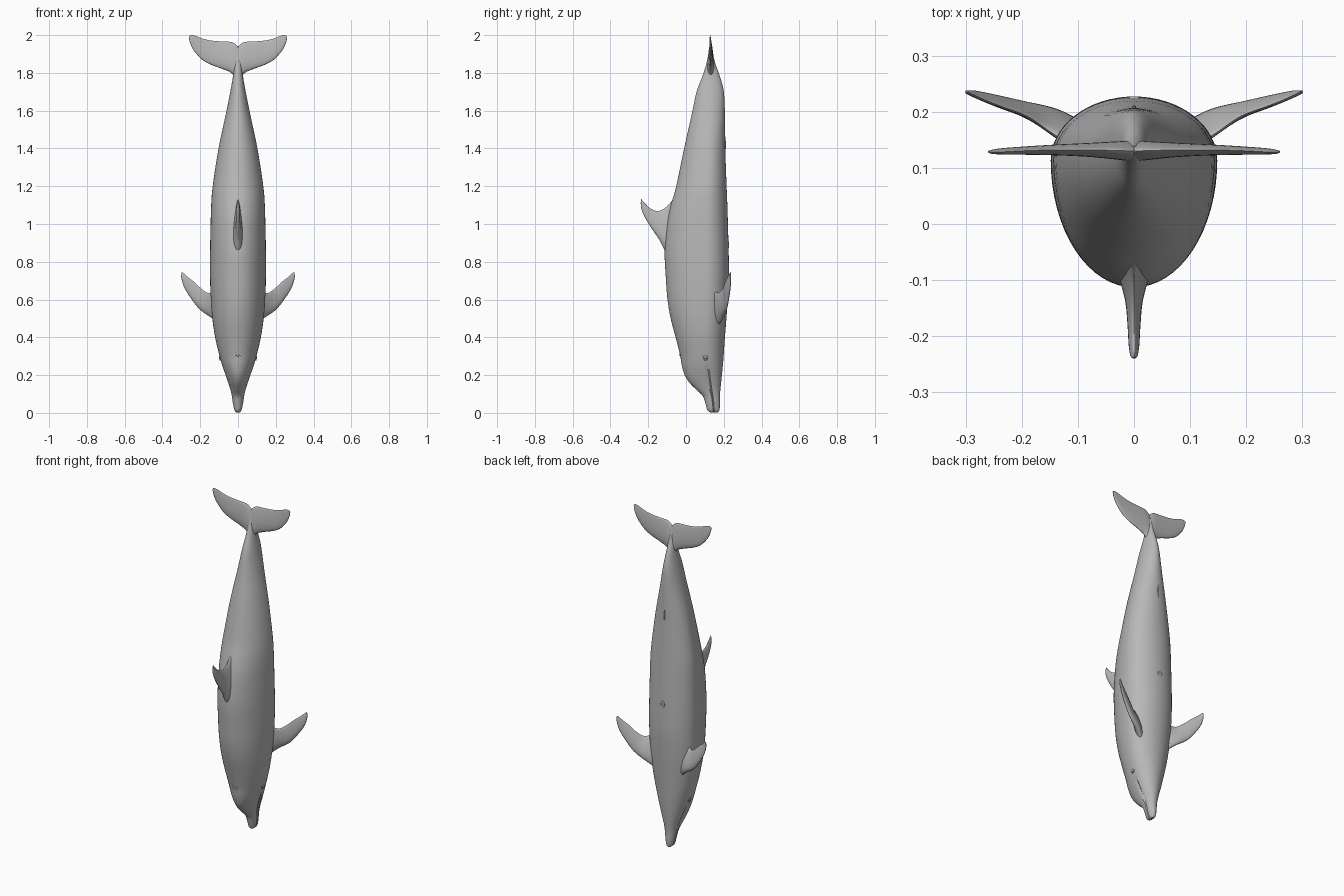
import bpy, bmesh, math
from mathutils import Vector

skin = bpy.data.materials.new("dolphin_grey")
skin.diffuse_color = (0.48, 0.48, 0.48, 1)


def spline(rows, steps):
    """Catmull-Rom interpolation through rows of numbers."""
    out = []
    for i in range(len(rows) - 1):
        quad = [rows[max(i - 1, 0)], rows[i], rows[i + 1], rows[min(i + 2, len(rows) - 1)]]
        for s in range(steps):
            t = s / steps
            out.append([0.5 * (2 * b + (c - a) * t + (2 * a - 5 * b + 4 * c - d) * t * t
                               + (3 * b - a - 3 * c + d) * t ** 3)
                        for a, b, c, d in zip(*quad)])
    out.append(list(rows[-1]))
    return out


def loft(name, rings, angle=50):
    """Skin closed rings of points and cap both ends."""
    bm = bmesh.new()
    vr = [[bm.verts.new(p) for p in ring] for ring in rings]
    n = len(vr[0])
    for a, b in zip(vr, vr[1:]):
        for i in range(n):
            j = (i + 1) % n
            bm.faces.new((a[i], a[j], b[j], b[i]))
    for end in (vr[0], vr[-1]):
        c = bm.verts.new(sum((v.co for v in end), Vector()) / n)
        for i in range(n):
            bm.faces.new((end[i], end[(i + 1) % n], c))
    bmesh.ops.recalc_face_normals(bm, faces=bm.faces)
    me = bpy.data.meshes.new(name)
    bm.to_mesh(me)
    bm.free()
    ob = bpy.data.objects.new(name, me)
    bpy.context.collection.objects.link(ob)
    finish(ob, angle)
    return ob


def finish(ob, angle=50):
    if not ob.data.materials:
        ob.data.materials.append(skin)
    bpy.ops.object.select_all(action='DESELECT')
    ob.select_set(True)
    bpy.context.view_layer.objects.active = ob
    bpy.ops.object.shade_smooth_by_angle(angle=math.radians(angle))


def fin(name, rows, normal, side=1):
    """Streamlined blade; row = leading point, trailing point, half thickness."""
    rings = []
    normal = Vector(normal).normalized()
    for r in spline(rows, 5):
        lead, trail = Vector(r[0:3]), Vector(r[3:6])
        ring = []
        for k in range(24):
            a = 2 * math.pi * k / 24
            t = (1 - math.cos(a)) / 2
            p = lead.lerp(trail, t) + normal * r[6] * math.sin(a) * (1.25 - 0.7 * t)
            ring.append((p.x * side, p.y, p.z))
        rings.append(ring)
    return loft(name, rings, 70)


def ellipsoid(name, loc, scale):
    bpy.ops.mesh.primitive_uv_sphere_add(segments=20, ring_count=12, radius=1, location=loc)
    ob = bpy.context.object
    ob.name = name
    ob.scale = scale
    finish(ob)
    return ob


def torus(name, loc, rot, scale, minor):
    bpy.ops.mesh.primitive_torus_add(major_radius=1, minor_radius=minor, major_segments=24,
                                     minor_segments=8, location=loc, rotation=rot)
    ob = bpy.context.object
    ob.name = name
    ob.scale = scale
    finish(ob)


# Body: z, back y, widest-line y (follows the mouth on the head), belly y, half width
stations = [
    (0.002, 0.128, 0.148, 0.168, 0.008), (0.015, 0.113, 0.147, 0.177, 0.019),
    (0.05, 0.103, 0.144, 0.180, 0.027), (0.09, 0.088, 0.139, 0.180, 0.033),
    (0.125, 0.052, 0.132, 0.182, 0.041), (0.16, 0.018, 0.126, 0.186, 0.052),
    (0.20, -0.007, 0.120, 0.190, 0.066), (0.25, -0.022, 0.112, 0.195, 0.083),
    (0.31, -0.032, 0.108, 0.200, 0.100), (0.40, -0.055, 0.108, 0.206, 0.121),
    (0.50, -0.081, 0.110, 0.214, 0.136), (0.60, -0.098, 0.112, 0.221, 0.144),
    (0.72, -0.107, 0.113, 0.227, 0.148), (0.85, -0.113, 0.113, 0.226, 0.148),
    (1.00, -0.101, 0.113, 0.222, 0.145), (1.10, -0.080, 0.114, 0.219, 0.142),
    (1.20, -0.052, 0.116, 0.215, 0.134), (1.40, -0.010, 0.122, 0.208, 0.103),
    (1.58, 0.030, 0.126, 0.206, 0.065), (1.70, 0.056, 0.129, 0.200, 0.041),
    (1.78, 0.086, 0.131, 0.180, 0.027), (1.85, 0.108, 0.131, 0.155, 0.019),
    (1.92, 0.122, 0.131, 0.139, 0.007),
]
N = 64
rings = []
for z, yb, yw, yv, hw in spline(stations, 5):
    # the mouth groove fades out at the cheek
    groove = 0.0 if z > 0.24 else (0.5 if z < 0.02 else min(0.2, 0.006 / hw))
    ring = []
    for k in range(N):
        a = 2 * math.pi * k / N
        x, s = hw * math.cos(a), math.sin(a)
        if k in (0, N // 2):
            x *= 1 - groove
        ring.append((x, yw + s * ((yv - yw) if s > 0 else (yw - yb)), z))
    rings.append(ring)
loft("body", rings, 40)

# Dorsal fin
fin("dorsal_fin", [
    (0, -0.03, 0.78, 0, -0.03, 1.20, 0.045), (0, -0.105, 0.85, 0, -0.085, 1.11, 0.027),
    (0, -0.14, 0.915, 0, -0.14, 1.07, 0.016), (0, -0.18, 0.973, 0, -0.185, 1.08, 0.012),
    (0, -0.215, 1.03, 0, -0.215, 1.107, 0.010), (0, -0.235, 1.075, 0, -0.232, 1.126, 0.007),
    (0, -0.240, 1.11, 0, -0.237, 1.133, 0.003)], (1, 0, 0))

flipper = [
    (0.09, 0.165, 0.46, 0.09, 0.125, 0.67, 0.026), (0.14, 0.195, 0.503, 0.15, 0.165, 0.635, 0.019),
    (0.20, 0.212, 0.545, 0.19, 0.192, 0.655, 0.013), (0.25, 0.225, 0.607, 0.232, 0.208, 0.693, 0.010),
    (0.285, 0.234, 0.665, 0.263, 0.22, 0.717, 0.007), (0.30, 0.236, 0.715, 0.287, 0.231, 0.739, 0.004),
    (0.299, 0.236, 0.740, 0.296, 0.235, 0.746, 0.002)]
fluke = [
    (0, 0.13, 1.74, 0, 0.13, 1.94, 0.020), (0.03, 0.131, 1.795, 0.03, 0.131, 1.962, 0.017),
    (0.08, 0.132, 1.820, 0.08, 0.132, 1.966, 0.013), (0.14, 0.132, 1.842, 0.14, 0.132, 1.971, 0.010),
    (0.19, 0.131, 1.870, 0.185, 0.131, 1.981, 0.008), (0.235, 0.130, 1.920, 0.225, 0.129, 1.996, 0.006),
    (0.255, 0.129, 1.962, 0.246, 0.128, 2.0, 0.004), (0.26, 0.129, 1.988, 0.257, 0.128, 1.997, 0.002)]

# Paired flippers, tail flukes and eyes
for side, label in ((1, "right"), (-1, "left")):
    fin("flipper_" + label, flipper, (-0.3, 1, 0.2), side)
    fin("tail_fluke_" + label, fluke, (0, 1, 0), side)
    ellipsoid("eye_" + label, (side * 0.095, 0.103, 0.295), (0.006, 0.008, 0.009))
    torus("eyelid_" + label, (side * 0.095, 0.103, 0.295), (0, math.pi / 2, 0), (0.014, 0.011, 0.012), 0.25)

# Blowhole, navel and belly slit
torus("blowhole", (0, -0.031, 0.31), (math.pi / 2, 0, 0), (0.015, 0.008, 0.008), 0.3)
torus("navel", (0, 0.2245, 0.89), (math.pi / 2, 0, 0), (0.012, 0.015, 0.008), 0.3)
ellipsoid("belly_slit", (0, 0.207, 1.42), (0.004, 0.004, 0.045))
